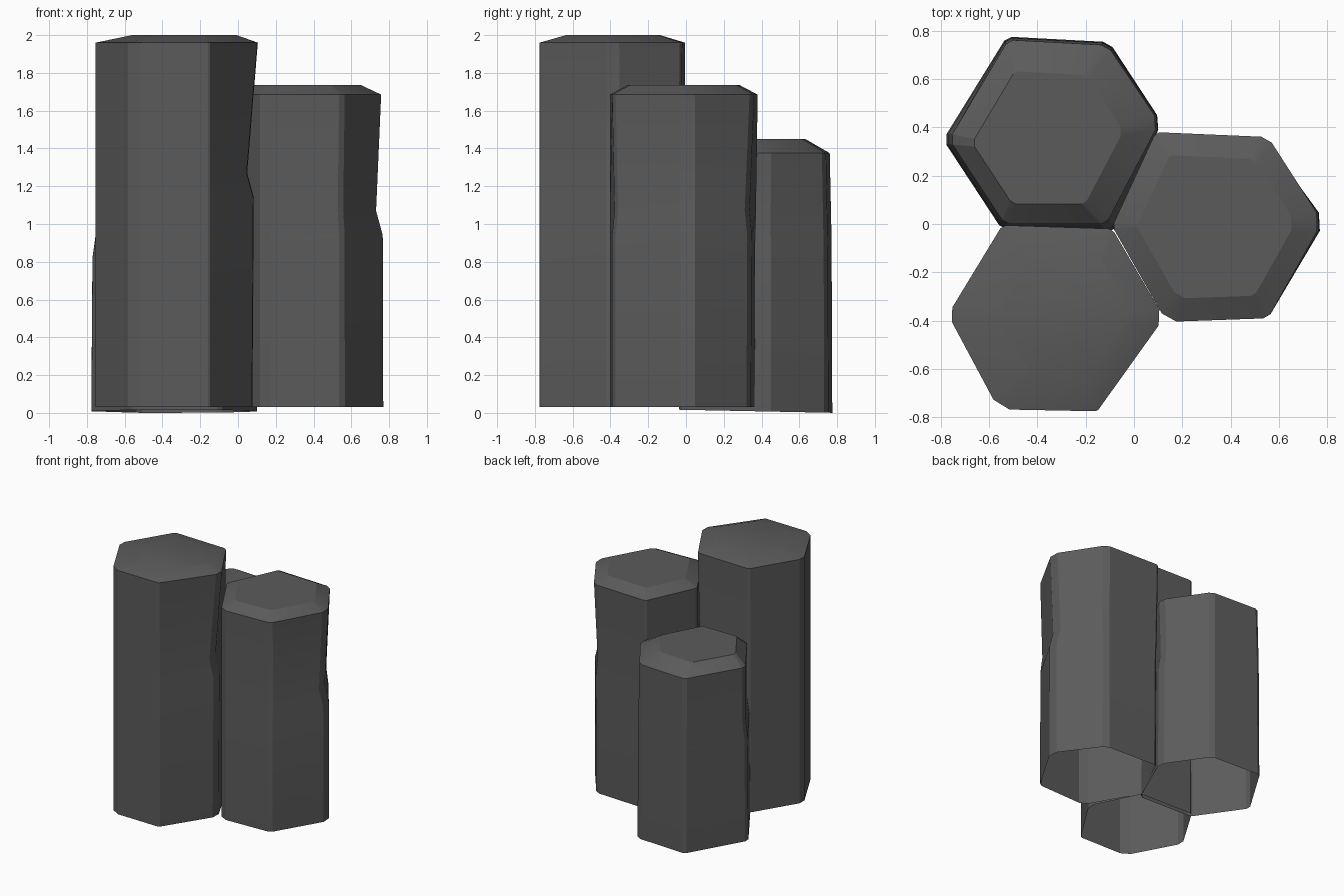
import bpy, bmesh, math
from mathutils import Vector

cube = bpy.data.objects.get("Cube")
if cube:
    bpy.data.objects.remove(cube, do_unlink=True)

# Dark stone colour
stone = bpy.data.materials.new("dark_grey_stone")
stone.use_nodes = True
stone.diffuse_color = (0.105, 0.105, 0.105, 1)
stone.node_tree.nodes["Principled BSDF"].inputs["Base Color"].default_value = stone.diffuse_color


def chamfered(points, widths):
    """Replace every corner by two points, one along each neighbouring edge."""
    out = []
    for i, p in enumerate(points):
        before, after = points[i - 1], points[(i + 1) % len(points)]
        out.append(p + (before - p).normalized() * widths[i])
        out.append(p + (after - p).normalized() * widths[i])
    return out


def column(name, corners, center, cap_center, cap_scale, base, waist, rim, top):
    """Open-bottomed hexagonal column; corners are (x, y, chamfer, foot shift, waist shift)."""
    c, cap_c = Vector(center), Vector(cap_center)
    pts = [Vector(k[:2]) for k in corners]
    widths = [k[2] for k in corners]

    def shifted(column_index, share=1.0):
        moved = [p + (p - c).normalized() * k[column_index] * share
                 for p, k in zip(pts, corners)]
        return chamfered(moved, widths)

    outline = chamfered(pts, widths)
    cap = [cap_c + (p - c) * cap_scale for p in outline]
    foot = shifted(3)
    below = [f.lerp(p, 0.25) for f, p in zip(foot, outline)]
    levels = [(foot, base), (below, lambda p: waist - 0.13),
              (shifted(4), lambda p: waist),
              (outline, lambda p: rim), (cap, lambda p: top)]

    bm = bmesh.new()
    rings = [[bm.verts.new((p.x, p.y, height(p))) for p in ring]
             for ring, height in levels]
    n = len(outline)
    for low, high in zip(rings, rings[1:]):
        for i in range(n):
            j = (i + 1) % n
            bm.faces.new((low[i], low[j], high[j], high[i]))
    bm.faces.new(rings[-1])
    mesh = bpy.data.meshes.new(name)
    bm.to_mesh(mesh)
    bm.free()
    mesh.materials.append(stone)
    obj = bpy.data.objects.new(name, mesh)
    bpy.context.collection.objects.link(obj)
    bpy.ops.object.select_all(action='DESELECT')
    obj.select_set(True)
    bpy.context.view_layer.objects.active = obj
    bpy.ops.object.shade_smooth_by_angle(angle=math.radians(20))


# Tall front column
column("tall_front_column",
       [(0.125, -0.388, 0.04, -0.03, -0.06), (-0.09, -0.02, 0.015, 0, -0.01),
        (-0.545, -0.005, 0.015, 0, 0), (-0.77, -0.375, 0.035, 0, 0),
        (-0.56, -0.767, 0.045, 0, 0), (-0.152, -0.775, 0.008, 0, 0)],
       (-0.325, -0.388), (-0.285, -0.385), 0.645,
       lambda p: 0.03, 1.27, 1.96, 2.0)

# Middle-height side column
column("middle_side_column",
       [(0.78, 0.01, 0.045, 0.012, -0.028), (0.555, 0.36, 0.028, -0.02, -0.03),
        (0.09, 0.38, 0.015, -0.02, -0.01), (-0.09, -0.01, 0.015, 0, 0),
        (0.135, -0.405, 0.04, 0, 0), (0.555, -0.39, 0.02, 0, -0.015)],
       (0.345, -0.01), (0.34, -0.01), 0.755,
       lambda p: 0.03, 1.07, 1.685, 1.735)

# Short back column with a slightly tilted foot
column("short_back_column",
       [(0.105, 0.42, 0.035, 0.01, -0.015), (-0.11, 0.74, 0.025, 0.015, 0.01),
        (-0.52, 0.762, 0.02, 0.015, 0.01), (-0.765, 0.35, 0.025, 0.025, 0),
        (-0.535, 0.0, 0.02, 0.025, 0), (-0.115, 0.0, 0.02, 0.045, 0)],
       (-0.335, 0.37), (-0.36, 0.35), 0.72,
       lambda p: 0.016 - 0.02 * p.y, 0.95, 1.375, 1.45)
